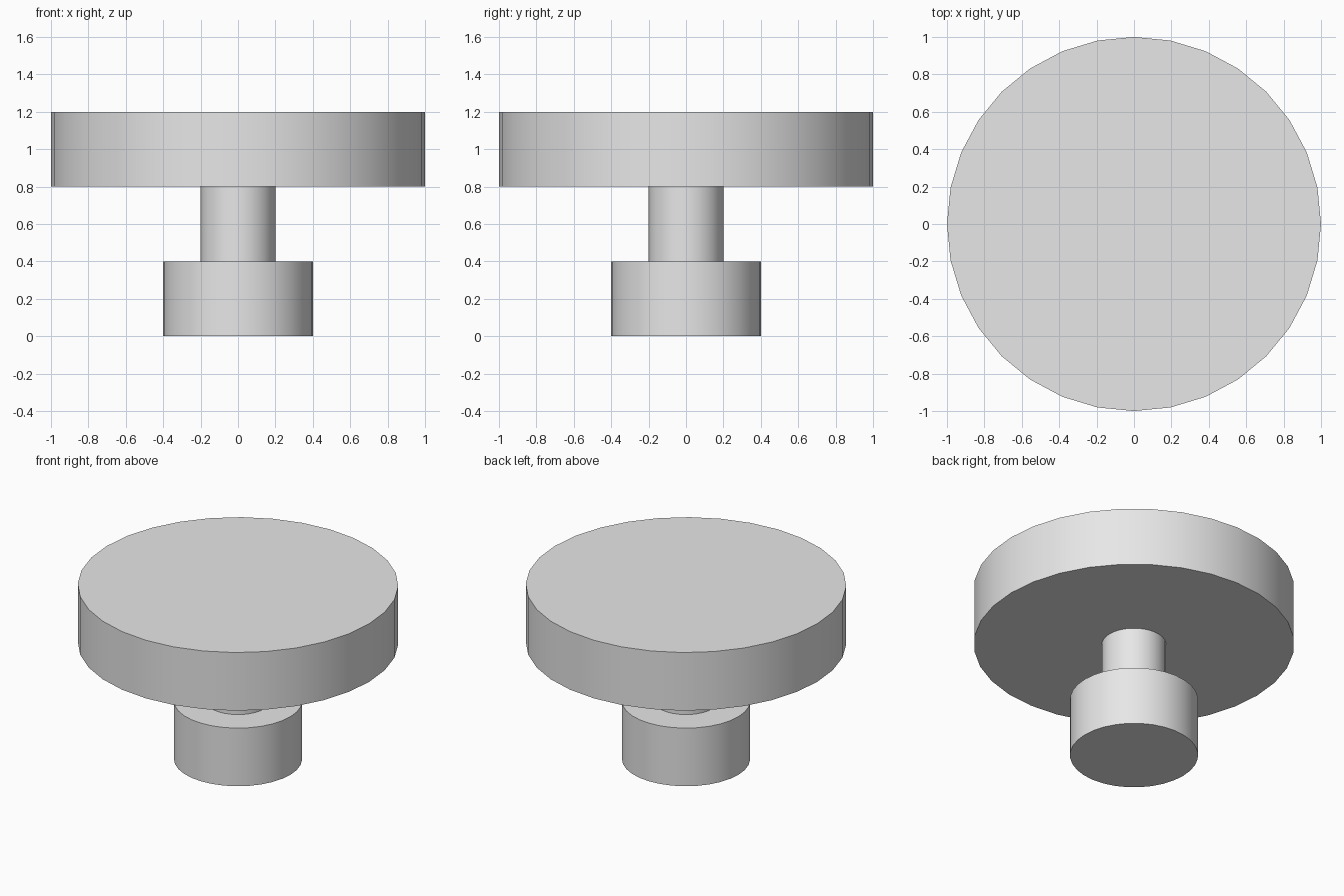
import bpy
import math

# Remove the default cube
cube = bpy.data.objects.get("Cube")
if cube:
    bpy.data.objects.remove(cube, do_unlink=True)

# Single light grey colour
GREY = (0.8, 0.8, 0.8, 1.0)
grey = bpy.data.materials.new("light_grey")
grey.use_nodes = True
grey.diffuse_color = GREY
grey.node_tree.nodes["Principled BSDF"].inputs["Base Color"].default_value = GREY

SECTION_HEIGHT = 0.4


def add_disc(name, radius, level):
    """Upright 32-sided cylinder, stacked at the given level."""
    bpy.ops.mesh.primitive_cylinder_add(
        vertices=32, radius=radius, depth=SECTION_HEIGHT,
        location=(0, 0, (level + 0.5) * SECTION_HEIGHT))
    obj = bpy.context.object
    obj.name = name
    obj.data.materials.append(grey)
    bpy.ops.object.shade_smooth_by_angle(angle=math.radians(30))
    return obj


# Base, neck and wide head, stacked from the ground up
for level, (name, radius) in enumerate(
        [("base", 0.4), ("neck", 0.2), ("head", 1.0)]):
    add_disc(name, radius, level)
